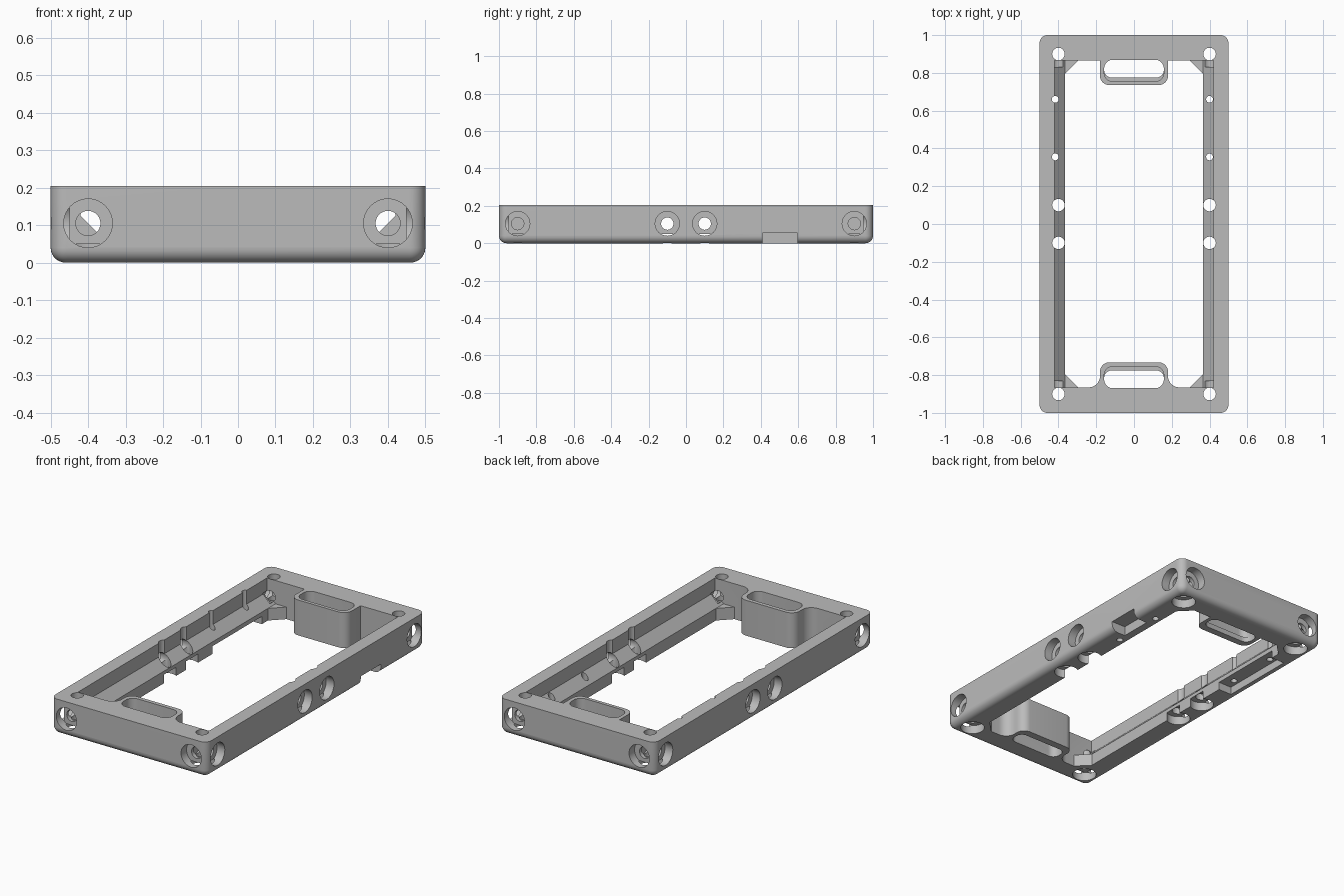
import bpy, bmesh, math
from mathutils import Matrix, Vector

if "Cube" in bpy.data.objects:
    bpy.data.objects.remove(bpy.data.objects["Cube"])

H = 0.205      # frame height
ZC = 0.105     # height of the horizontal screws

grey = bpy.data.materials.new("light_grey")
grey.diffuse_color = (0.5, 0.5, 0.5, 1)
grey.use_nodes = True
grey.node_tree.nodes["Principled BSDF"].inputs["Base Color"].default_value = grey.diffuse_color


def make(name, bm):
    bmesh.ops.recalc_face_normals(bm, faces=bm.faces)
    me = bpy.data.meshes.new(name)
    bm.to_mesh(me)
    bm.free()
    me.materials.append(grey)
    ob = bpy.data.objects.new(name, me)
    bpy.context.collection.objects.link(ob)
    return ob


def prism(name, pts, a, b, axis="Z"):
    """Extrude a closed outline along z (points are x,y) or y (points are x,z)."""
    bm = bmesh.new()
    put = (lambda p, t: (p[0], p[1], t)) if axis == "Z" else (lambda p, t: (p[0], t, p[1]))
    face = bm.faces.new([bm.verts.new(put(p, a)) for p in pts])
    new = bmesh.ops.extrude_face_region(bm, geom=[face])["geom"]
    shift = Vector(put((0, 0), b - a))
    bmesh.ops.translate(bm, vec=shift, verts=[v for v in new if isinstance(v, bmesh.types.BMVert)])
    return make(name, bm)


def rect(x0, x1, y0, y1):
    return [(x0, y0), (x1, y0), (x1, y1), (x0, y1)]


def arc(cx, cy, r, a0, a1, n=8):
    return [(cx + r * math.cos(math.radians(a0 + (a1 - a0) * i / n)),
             cy + r * math.sin(math.radians(a0 + (a1 - a0) * i / n))) for i in range(n + 1)]


def rounded(x0, x1, y0, y1, r):
    return (arc(x1 - r, y1 - r, r, 0, 90) + arc(x0 + r, y1 - r, r, 90, 180)
            + arc(x0 + r, y0 + r, r, 180, 270) + arc(x1 - r, y0 + r, r, 270, 360))


def rod(start, end, r):
    """Cylinder between two points."""
    s, e = Vector(start), Vector(end)
    bm = bmesh.new()
    rot = Vector((0, 0, 1)).rotation_difference(e - s).to_matrix().to_4x4()
    bmesh.ops.create_cone(bm, cap_ends=True, segments=32, radius1=r, radius2=r,
                          depth=(e - s).length, matrix=Matrix.Translation((s + e) / 2) @ rot)
    return make("cutter", bm)


def combine(op, tool):
    m = frame.modifiers.new("bool", "BOOLEAN")
    m.operation, m.solver, m.object = op, "EXACT", tool
    bpy.context.view_layer.objects.active = frame
    bpy.ops.object.modifier_apply(modifier=m.name)
    bpy.data.objects.remove(tool)


def cut(tool):
    combine("DIFFERENCE", tool)


def screw(mouth, inward, depth):
    """Counterbored screw hole starting at an outer face."""
    p, d = Vector(mouth), Vector(inward)
    cut(rod(p - d * 0.05, p + d * 0.05, 0.065))
    cut(rod(p - d * 0.02, p + d * depth, 0.033))


# Outer block: rounded upright corners and a rolled bottom edge
frame = prism("frame", rounded(-0.5, 0.5, -1, 1, 0.042), 0, H)
bm = bmesh.new()
bm.from_mesh(frame.data)
low = [e for e in bm.edges if all(v.co.z < 0.001 for v in e.verts)]
bmesh.ops.bevel(bm, geom=low, offset=0.04, segments=7, profile=0.5, affect="EDGES", clamp_overlap=True)
bmesh.ops.remove_doubles(bm, verts=bm.verts, dist=0.0005)
bmesh.ops.recalc_face_normals(bm, faces=bm.faces)
bm.to_mesh(frame.data)
bm.free()

# Opening with sloped shoulders along the side rails
cut(prism("opening", [(0.42, 0.3), (0.42, 0.125), (0.365, 0.07), (0.365, -0.1),
                      (-0.365, -0.1), (-0.365, 0.07), (-0.42, 0.125), (-0.42, 0.3)],
          -0.865, 0.865, "Y"))

# Corner gussets
for sx in (-1, 1):
    for sy in (-1, 1):
        combine("UNION", prism("gusset", [(sx * 0.295, sy * 0.865), (sx * 0.295, sy * 0.89),
                                          (sx * 0.385, sy * 0.89), (sx * 0.385, sy * 0.795),
                                          (sx * 0.365, sy * 0.795)], 0, 0.07))

# Slotted bosses on the end walls; the front one flares into its wall
back = [(0.18, 0.9), (-0.18, 0.9)] + arc(-0.13, 0.785, 0.05, 180, 270) + arc(0.13, 0.785, 0.05, 270, 360)
front = ([(-0.24, -0.9), (0.24, -0.9)] + arc(0.24, -0.805, 0.06, 270, 180)
         + arc(0.13, -0.782, 0.05, 0, 90) + arc(-0.13, -0.782, 0.05, 90, 180)
         + arc(-0.24, -0.805, 0.06, 0, -90))
for pts in (back, front):
    combine("UNION", prism("boss", pts, 0, H))
for s in (-1, 1):
    y0, y1 = sorted((s * 0.755, s * 0.869))
    cut(prism("slot", rounded(-0.158, 0.158, y0, y1, 0.045), 0.03, 0.3))
    y0, y1 = sorted((s * 0.775, s * 0.869))
    cut(prism("slot_base", rounded(-0.158, 0.158, y0, y1, 0.04), -0.1, 0.1))

# Screw holes: sides, ends and underside
for sx in (-1, 1):
    for y in (-0.9, -0.1, 0.1, 0.9):
        screw((sx * 0.5, y, ZC), (-sx, 0, 0), 0.14)
        screw((sx * 0.4, y, 0), (0, 0, 1), 0.3)
    for sy in (-1, 1):
        screw((sx * 0.4, sy, ZC), (0, -sy, 0), 0.17)

# Small fixing holes
for y in (0.355, 0.66):
    cut(rod((-0.417, y, -0.1), (-0.417, y, 0.3), 0.018))
    cut(rod((0.4, y, -0.1), (0.4, y, 0.3), 0.018))

# Pocket under the left rail and outer notch in the right rail
cut(prism("pocket", rect(-0.45, -0.34, 0.29, 0.74), -0.1, 0.045))
cut(prism("notch", rect(0.41, 0.6, 0.41, 0.595), -0.1, 0.055))

# Smooth curved surfaces, keep crisp edges
bpy.ops.object.select_all(action="DESELECT")
frame.select_set(True)
bpy.context.view_layer.objects.active = frame
bpy.ops.object.shade_smooth_by_angle(angle=math.radians(30))
